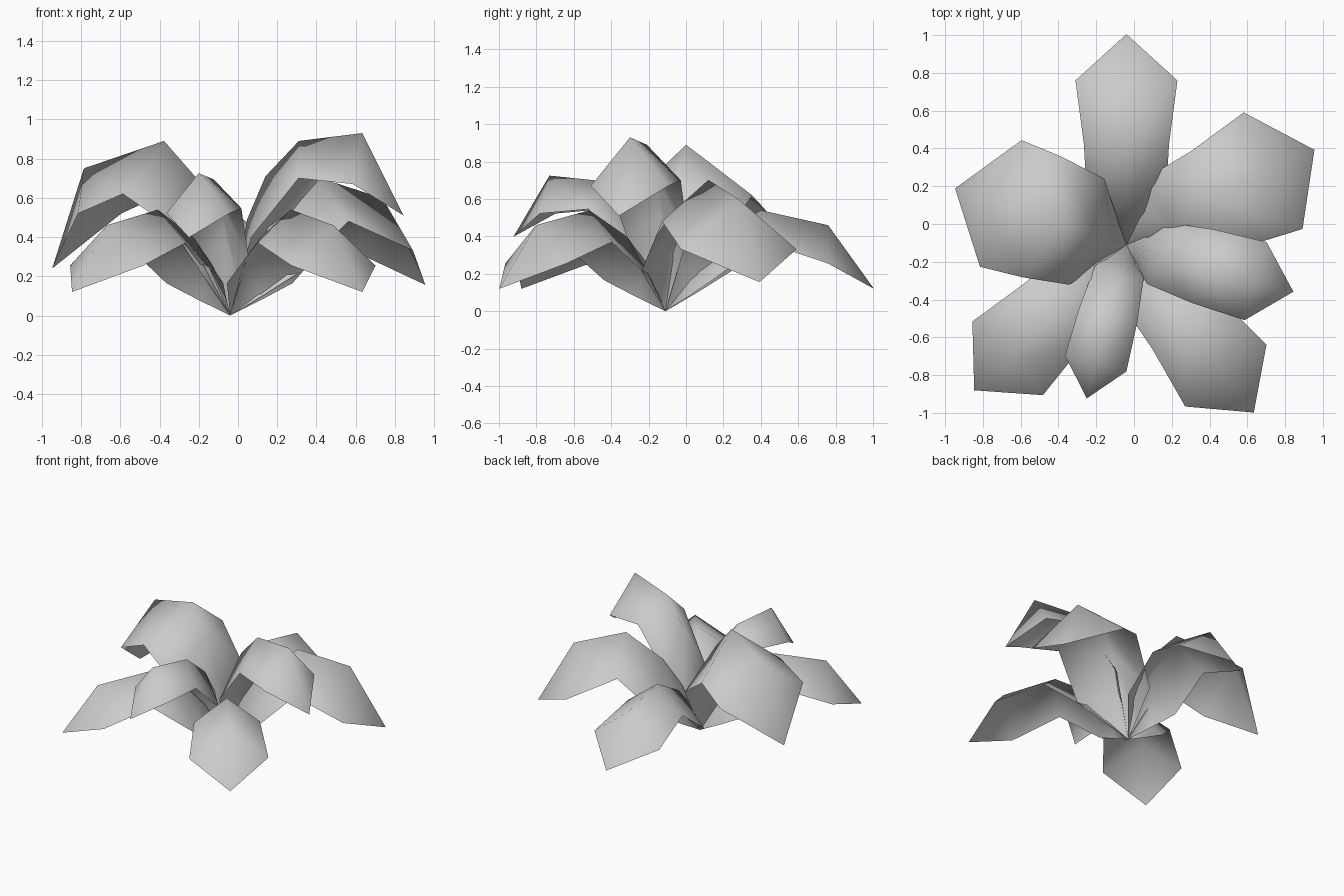
import bpy
import bmesh
from math import radians
from mathutils import Matrix, Vector

if "Cube" in bpy.data.objects:
    bpy.data.objects.remove(bpy.data.objects["Cube"], do_unlink=True)

# One plain grey for the whole plant
grey = bpy.data.materials.new("pale_grey")
grey.use_nodes = True
colour = (0.6, 0.6, 0.6, 1)
grey.diffuse_color = colour
grey.node_tree.nodes["Principled BSDF"].inputs["Base Color"].default_value = colour

ROOT = Vector((-0.04, -0.11, 0))

# Leaf forms: midrib (reach, height), ending in the tip,
# and margin (reach, half width, height), one per midrib row
LOW = {
    "rib": [(0.12, 0.25), (0.26, 0.40), (0.51, 0.54), (0.87, 0.46), (1.115, 0.12)],
    "margin": [(0.125, 0.105, 0.08), (0.25, 0.21, 0.165), (0.53, 0.225, 0.37), (0.87, 0.27, 0.255)],
}
TALL = {
    "rib": [(0.09, 0.49), (0.187, 0.71), (0.364, 0.89), (0.70, 0.93), (0.918, 0.51)],
    "margin": [(0.08, 0.085, 0.2), (0.16, 0.17, 0.40), (0.42, 0.203, 0.70), (0.71, 0.215, 0.67)],
}
BROAD = {
    "rib": [(0.08, 0.45), (0.18, 0.70), (0.355, 0.89), (0.785, 0.75), (0.955, 0.24)],
    "margin": [(0.11, 0.145, 0.22), (0.22, 0.295, 0.45), (0.466, 0.335, 0.62), (0.70, 0.353, 0.52)],
}


def make_leaf(name, form, azimuth, scale=(1, 1, 1)):
    """Folded leaf growing from the root along the given direction."""
    bm = bmesh.new()
    root = bm.verts.new((0, 0, 0))
    ribs = [bm.verts.new((r, 0, z)) for r, z in form["rib"]]
    tip = ribs.pop()
    for side in (1, -1):
        edge = [bm.verts.new((r, side * w, z)) for r, w, z in form["margin"]]
        faces = [(root, ribs[0], edge[0])]
        for i in range(len(edge) - 1):
            faces.append((ribs[i], ribs[i + 1], edge[i + 1], edge[i]))
        faces.append((ribs[-1], tip, edge[-1]))
        for f in faces:
            bm.faces.new(f if side < 0 else f[::-1]).smooth = True
    bmesh.ops.recalc_face_normals(bm, faces=bm.faces)
    # Keep the upper surface facing up
    if sum(f.normal.z * f.calc_area() for f in bm.faces) < 0:
        bmesh.ops.reverse_faces(bm, faces=bm.faces)
    bm.transform(Matrix.Translation(ROOT) @ Matrix.Rotation(radians(azimuth), 4, "Z")
                 @ Matrix.Diagonal((*scale, 1)))
    mesh = bpy.data.meshes.new(name)
    bm.to_mesh(mesh)
    bm.free()
    mesh.materials.append(grey)
    leaf = bpy.data.objects.new(name, mesh)
    bpy.context.collection.objects.link(leaf)


# Low spreading leaves
make_leaf("leaf_back", LOW, 90)
make_leaf("leaf_front_left", LOW, -52.8)
make_leaf("leaf_front_right", LOW, 223.7)
make_leaf("leaf_back_left", LOW, 26.8, (1, 1.28, 1.3))
# Tall arching leaves
make_leaf("leaf_left", TALL, -15.7)
make_leaf("leaf_front", TALL, 255.5, (0.915, 0.78, 0.78))
# Broad leaf
make_leaf("leaf_right", BROAD, 161.8)
